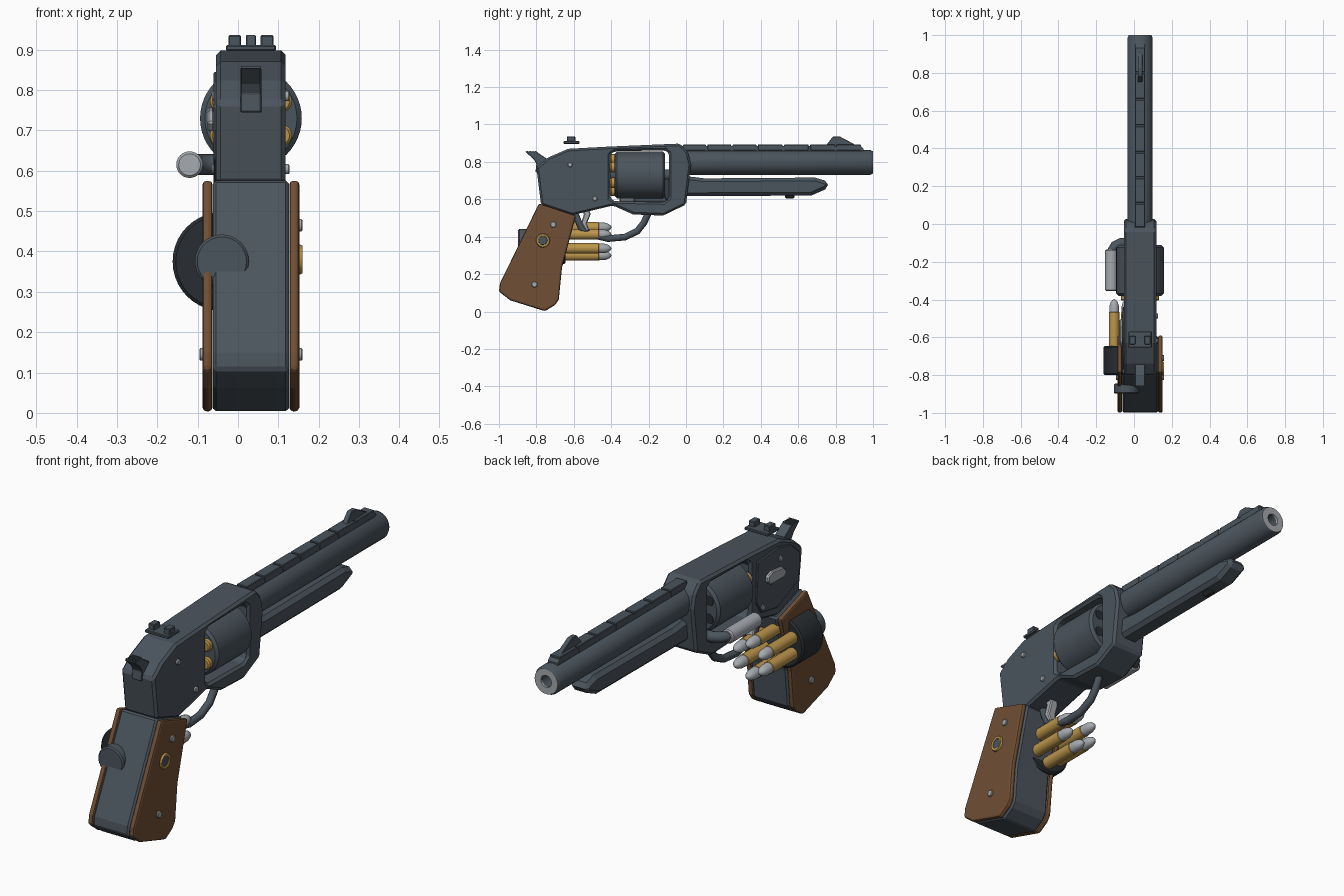
import bpy, bmesh, math
from mathutils import Vector, Matrix

if "Cube" in bpy.data.objects:
    bpy.data.objects.remove(bpy.data.objects["Cube"])

CX = 0.032  # centre plane of the gun


def material(name, rgb):
    m = bpy.data.materials.new(name)
    m.diffuse_color = (*rgb, 1)
    m.use_nodes = True
    m.node_tree.nodes["Principled BSDF"].inputs["Base Color"].default_value = m.diffuse_color
    return m


STEEL = material("blued_steel", (0.07, 0.09, 0.11))
BLACK = material("black_polymer", (0.022, 0.027, 0.032))
SILVER = material("bright_metal", (0.38, 0.40, 0.43))
BRASS = material("brass", (0.50, 0.30, 0.07))
WOOD = material("wood", (0.16, 0.078, 0.035))


def finish(bm, name, mat, bevel=0, segs=1):
    bmesh.ops.recalc_face_normals(bm, faces=bm.faces)
    me = bpy.data.meshes.new(name)
    bm.to_mesh(me)
    bm.free()
    ob = bpy.data.objects.new(name, me)
    bpy.context.collection.objects.link(ob)
    me.materials.append(mat)
    if bevel:
        b = ob.modifiers.new("bevel", 'BEVEL')
        b.width, b.segments = bevel, segs
        b.limit_method, b.angle_limit = 'ANGLE', math.radians(30)
    return ob


def smooth(ob):
    bpy.ops.object.select_all(action='DESELECT')
    ob.select_set(True)
    bpy.context.view_layer.objects.active = ob
    bpy.ops.object.shade_smooth_by_angle(angle=math.radians(35))
    return ob


def plate(name, pts, x0, x1, mat=STEEL, bevel=0, segs=1):
    """Side profile (y, z) extruded across x."""
    bm = bmesh.new()
    f = bm.faces.new([bm.verts.new((x0, y, z)) for y, z in pts])
    r = bmesh.ops.extrude_face_region(bm, geom=[f])
    vs = [v for v in r['geom'] if isinstance(v, bmesh.types.BMVert)]
    bmesh.ops.translate(bm, verts=vs, vec=(x1 - x0, 0, 0))
    return finish(bm, name, mat, bevel, segs)


def box(name, x, y, z, mat=STEEL, bevel=0):
    return plate(name, [(y[0], z[0]), (y[1], z[0]), (y[1], z[1]), (y[0], z[1])], *x, mat, bevel)


def lathe(name, prof, centre, mat=STEEL, axis='Y', n=32):
    """Profile of (distance along axis, radius) turned about an axis through centre."""
    bm = bmesh.new()
    rings = []
    for d, r in prof:
        ring = []
        for i in range(n if r > 0 else 1):
            a = 2 * math.pi * i / n
            u, v = r * math.cos(a), r * math.sin(a)
            p = Vector((u, d, v)) if axis == 'Y' else Vector((d, u, v))
            ring.append(bm.verts.new(p + Vector(centre)))
        rings.append(ring)
    for a, b in zip(rings, rings[1:]):
        for i in range(n):
            q = [a[i % len(a)], a[(i + 1) % len(a)], b[(i + 1) % len(b)], b[i % len(b)]]
            bm.faces.new(list(dict.fromkeys(q)))
    return smooth(finish(bm, name, mat))


def drum(d0, d1, r, c=0.006):
    return [(d0, 0), (d0, r - c), (d0 + c, r), (d1 - c, r), (d1, r - c), (d1, 0)]


def tube(name, pts, r, mat=STEEL):
    cu = bpy.data.curves.new(name, 'CURVE')
    cu.dimensions = '3D'
    cu.bevel_depth, cu.bevel_resolution, cu.use_fill_caps = r, 2, True
    s = cu.splines.new('POLY')
    s.points.add(len(pts) - 1)
    for p, co in zip(s.points, pts):
        p.co = (*co, 1)
    ob = bpy.data.objects.new(name, cu)
    bpy.context.collection.objects.link(ob)
    cu.materials.append(mat)
    return ob


# Frame with cylinder window
frame = plate("frame", [(-0.775, 0.57), (-0.80, 0.77), (-0.738, 0.823), (-0.63, 0.87), (-0.41, 0.882),
                        (-0.032, 0.898), (0.01, 0.855), (0.027, 0.786), (0, 0.572), (-0.123, 0.513),
                        (-0.283, 0.519), (-0.39, 0.567), (-0.61, 0.515)], CX - 0.086, CX + 0.086)
window = plate("window_cutter", [(-0.405, 0.605), (-0.38, 0.59), (-0.115, 0.585), (-0.09, 0.605),
                                 (-0.09, 0.845), (-0.11, 0.862), (-0.38, 0.857), (-0.405, 0.84)], -0.3, 0.3)
window.hide_render = True
window.hide_set(True)
cut = frame.modifiers.new("window", 'BOOLEAN')
cut.object, cut.operation, cut.solver = window, 'DIFFERENCE', 'EXACT'
bv = frame.modifiers.new("bevel", 'BEVEL')
bv.width, bv.segments, bv.limit_method = 0.012, 1, 'ANGLE'

# Side plate and thumb latch on the left
plate("side_plate", [(-0.76, 0.63), (-0.77, 0.76), (-0.70, 0.82), (-0.60, 0.845), (-0.45, 0.83),
                     (-0.44, 0.64), (-0.48, 0.58), (-0.60, 0.56)], -0.061, -0.05, STEEL, 0.004)
plate("thumb_latch", [(-0.65, 0.72), (-0.63, 0.698), (-0.53, 0.698), (-0.505, 0.72),
                      (-0.51, 0.745), (-0.54, 0.757), (-0.62, 0.748)], -0.077, -0.058, SILVER, 0.005)

# Barrel, muzzle and underlug
BZ = 0.797
lathe("barrel", [(-0.02, 0), (-0.02, 0.067), (0.985, 0.067), (0.998, 0.06), (0.998, 0.032),
                 (0.90, 0.032), (0.90, 0)], (CX, 0, BZ))
lathe("muzzle_ring", [(0.99, 0.028), (1.0, 0.028), (1.0, 0.06), (0.99, 0.06), (0.99, 0.028)], (CX, 0, BZ), SILVER)
plate("underlug", [(-0.01, 0.725), (0.1, 0.712), (0.69, 0.716), (0.76, 0.695), (0.76, 0.66),
                   (0.67, 0.62), (-0.01, 0.617)], CX - 0.047, CX + 0.047, STEEL, 0.018)
lathe("lug_catch", drum(-0.025, 0.025, 0.018), (CX, 0.555, 0.622), BLACK, n=12)

# Sighting rib, cut into segments
plate("rib_base", [(-0.02, 0.84), (0.95, 0.84), (0.95, 0.87), (0.935, 0.884), (-0.02, 0.884)], CX - 0.026, CX + 0.026)
cuts = [-0.02, 0.11, 0.245, 0.38, 0.52, 0.66, 0.80, 0.94]
for i, (a, b) in enumerate(zip(cuts, cuts[1:])):
    box(f"rib_segment_{i}", (CX - 0.027, CX + 0.027), (a + 0.004, b - 0.004), (0.86, 0.893), STEEL, 0.003)

# Sights
plate("front_sight", [(0.745, 0.88), (0.754, 0.895), (0.786, 0.936), (0.822, 0.936), (0.89, 0.90), (0.92, 0.88)],
      CX - 0.012, CX + 0.012, STEEL, 0.002)
box("rear_sight_base", (CX - 0.062, CX + 0.062), (-0.655, -0.57), (0.897, 0.911), STEEL, 0.003)
for s in (-1, 1):
    xc = CX + s * 0.04
    box(f"rear_sight_post_{s}", (xc - 0.016, xc + 0.016), (-0.637, -0.592), (0.908, 0.936), STEEL, 0.003)

# Hammer with a ridged spur
plate("hammer", [(-0.86, 0.855), (-0.80, 0.855), (-0.742, 0.815), (-0.70, 0.82), (-0.70, 0.74), (-0.805, 0.745),
                 (-0.80, 0.79), (-0.815, 0.815)], CX - 0.026, CX + 0.026, STEEL, 0.003)
for i in range(4):
    y = -0.852 + i * 0.015
    box(f"hammer_ridge_{i}", (CX - 0.024, CX + 0.024), (y, y + 0.007), (0.85, 0.859))

# Cylinder, cartridges, chambers, axle
ZC = 0.73
lathe("cylinder", drum(-0.38, -0.112, 0.126, 0.012), (CX, 0, ZC), n=48)
lathe("axle", drum(-0.42, -0.08, 0.03), (CX, 0, ZC), n=16)
for i in range(6):
    a = math.radians(30 + 60 * i)
    c = (CX + 0.085 * math.cos(a), 0, ZC + 0.085 * math.sin(a))
    lathe(f"chambered_case_{i}", drum(-0.405, -0.375, 0.028), c, BRASS, n=20)
    lathe(f"chamber_{i}", drum(-0.12, -0.111, 0.024, 0.001), c, BLACK, n=20)

# Crane arm and ejector rod
box("crane", (CX - 0.05, CX + 0.02), (-0.112, -0.092), (0.6, 0.74), STEEL, 0.004)
tube("crane_arm", [(CX, -0.10, 0.615), (-0.07, -0.10, 0.615), (-0.10, -0.115, 0.615), (-0.12, -0.15, 0.615)], 0.026)
lathe("ejector_rod", drum(-0.355, -0.135, 0.033), (-0.12, 0, 0.615), SILVER, n=24)
lathe("ejector_pin", drum(-0.28, -0.10, 0.012), (CX, 0, 0.597), n=12)

# Trigger and guard
plate("trigger", [(-0.565, 0.57), (-0.525, 0.57), (-0.51, 0.52), (-0.53, 0.47), (-0.515, 0.43), (-0.535, 0.432),
                  (-0.56, 0.475), (-0.545, 0.52)], CX - 0.02, CX + 0.02, SILVER, 0.005)
tube("trigger_guard", [(CX, -0.20, 0.53), (CX, -0.225, 0.475), (CX, -0.26, 0.43), (CX, -0.326, 0.398),
                       (CX, -0.417, 0.39), (CX, -0.50, 0.41), (CX, -0.56, 0.445), (CX, -0.60, 0.54)], 0.018)

# Grip core and wooden side panels
grip = [(-0.786, 0.578), (-0.588, 0.513), (-0.663, 0.235), (-0.68, 0.064), (-0.70, 0.035), (-0.754, 0.002),
        (-0.94, 0.06), (-1.0, 0.107), (-0.995, 0.15)]
plate("grip_core", grip, CX - 0.094, CX + 0.094, STEEL, 0.008)
for s, side in ((-1, "left"), (1, "right")):
    plate(f"grip_panel_{side}", grip, CX + s * 0.095, CX + s * 0.12, WOOD, 0.01, 2)
    # Screws and medallion
    for i, (y, z) in enumerate([(-0.71, 0.465), (-0.81, 0.145)]):
        lathe(f"grip_screw_{side}_{i}", drum(s * 0.128 - 0.015, s * 0.128, 0.016, 0.003) if s > 0 else
              drum(-0.128, -0.11, 0.016, 0.003), (CX, y, z), SILVER, 'X', 14)
    for i, (y, z) in enumerate([(-0.62, 0.785), (-0.487, 0.604)]):
        m = s * 0.088
        lathe(f"frame_screw_{side}_{i}", drum(m - 0.008, m + 0.008, 0.013, 0.003), (CX, y, z), SILVER, 'X', 14)
    lathe(f"medallion_ring_{side}", [(s * d, r) for d, r in ((0.11, 0.024), (0.126, 0.024), (0.128, 0.028),
          (0.128, 0.034), (0.122, 0.037), (0.11, 0.037))], (CX, -0.765, 0.38), BRASS, 'X')
    lathe(f"medallion_{side}", drum(s * 0.118 - 0.006, s * 0.118 + 0.006, 0.025, 0.002), (CX, -0.765, 0.38), STEEL, 'X')

# Speed loader with six rounds
LX, LZ = -0.04, 0.375
lathe("loader_body", drum(-0.80, -0.645, 0.122, 0.008), (LX, 0, LZ), BLACK, n=40)
lathe("loader_stem", drum(-0.87, -0.79, 0.035), (LX, 0, LZ), n=20)
lathe("loader_knob", drum(-0.897, -0.845, 0.067, 0.006), (LX, 0, LZ), n=32)
for i in range(6):
    a = math.radians(30 + 60 * i)
    c = (LX + 0.075 * math.cos(a), 0, LZ + 0.075 * math.sin(a))
    lathe(f"loader_case_{i}", drum(-0.66, -0.465, 0.028, 0.003), c, BRASS, n=20)
    lathe(f"loader_bullet_{i}", [(-0.47, 0), (-0.47, 0.026), (-0.435, 0.025), (-0.415, 0.019),
                                 (-0.403, 0.01), (-0.398, 0)], c, SILVER, n=20)
